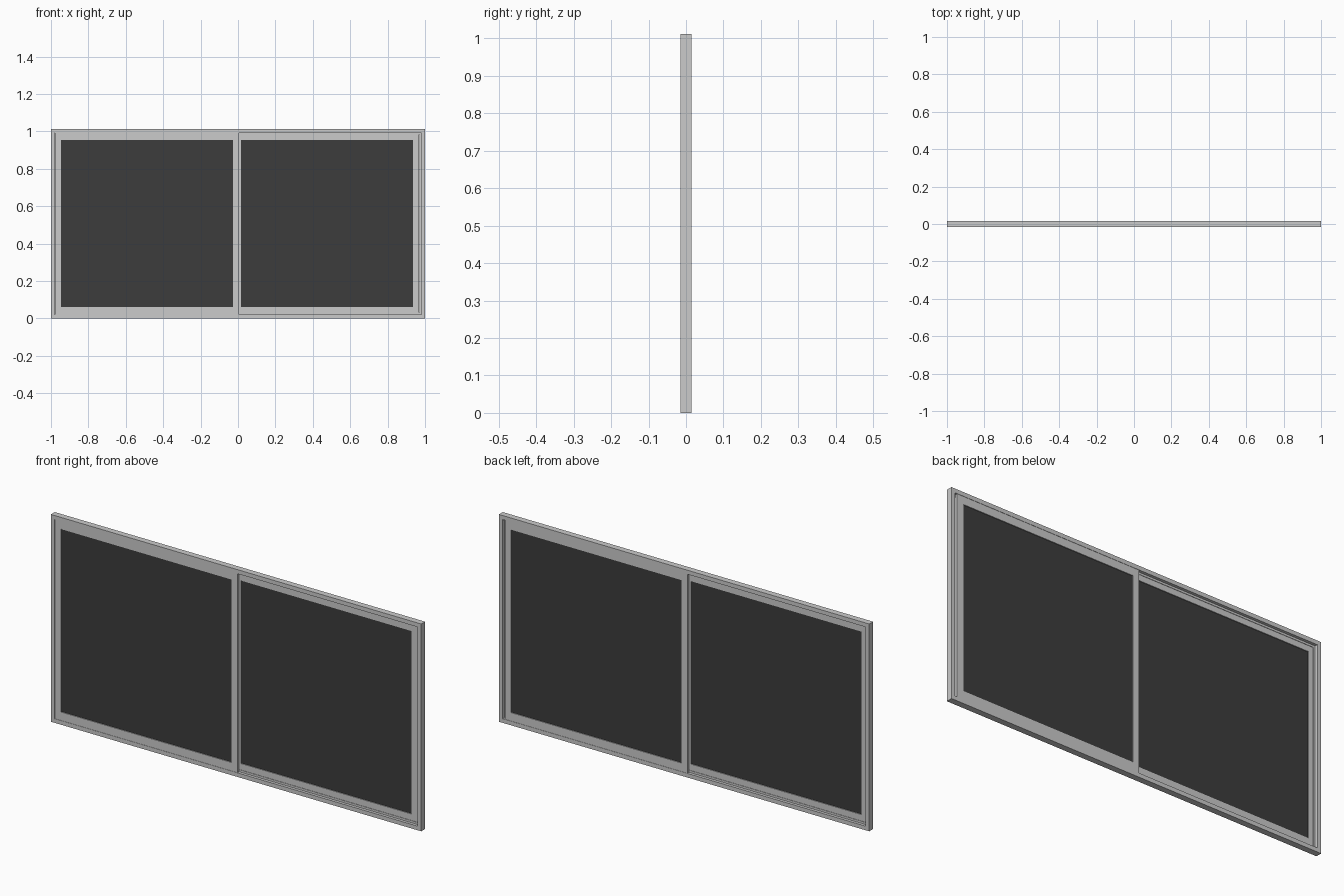
import bpy, bmesh

if "Cube" in bpy.data.objects:
    bpy.data.objects.remove(bpy.data.objects["Cube"])


def make_object(name, bm, color=None):
    bmesh.ops.recalc_face_normals(bm, faces=bm.faces)
    mesh = bpy.data.meshes.new(name)
    bm.to_mesh(mesh)
    bm.free()
    obj = bpy.data.objects.new(name, mesh)
    bpy.context.collection.objects.link(obj)
    if color:
        mat = bpy.data.materials.new(name + "_material")
        mat.diffuse_color = color
        mat.use_nodes = True
        mat.node_tree.nodes["Principled BSDF"].inputs["Base Color"].default_value = mat.diffuse_color
        mesh.materials.append(mat)
    return obj


def ring(name, outer, profile):
    """Sweep a closed (inset, y) section around the rectangle x0, x1, z0, z1."""
    x0, x1, z0, z1 = outer
    bm = bmesh.new()
    loops = []
    for inset, y in profile:
        a, b, c, d = x0 + inset, x1 - inset, z0 + inset, z1 - inset
        loops.append([bm.verts.new((x, y, z))
                      for x, z in ((a, c), (b, c), (b, d), (a, d))])
    for i, cur in enumerate(loops):
        nxt = loops[(i + 1) % len(loops)]
        for k in range(4):
            n = (k + 1) % 4
            bm.faces.new((cur[k], cur[n], nxt[n], nxt[k]))
    return make_object(name, bm)


def panel(name, x0, x1, z0, z1, y, thick, color):
    bm = bmesh.new()
    bmesh.ops.create_cube(bm, size=1)
    bmesh.ops.scale(bm, verts=bm.verts, vec=(x1 - x0, thick, z1 - z0))
    bmesh.ops.translate(bm, verts=bm.verts,
                        vec=((x0 + x1) / 2, y, (z0 + z1) / 2))
    return make_object(name, bm, color)


# Outer frame: two tracks separated by a thin centre rib
D = 0.015
LIP, RIB = 0.02, 0.03
ring("outer_frame", (-1, 1, 0, 1.012),
     [(0, -D), (LIP, -D), (LIP, -0.001), (RIB, -0.001),
      (RIB, 0.001), (LIP, 0.001), (LIP, D), (0, D)])

# Two sliding sashes in separate tracks, each a frame with a dark pane
STILE = 0.033
Z0, Z1 = 0.028, 0.987
for side, x0, y in (("left", -0.979, -0.0075), ("right", -0.017, 0.0075)):
    x1 = x0 + 0.985
    h = 0.006
    ring(side + "_sash", (x0, x1, Z0, Z1),
         [(0, y - h), (STILE, y - h), (STILE, y + h), (0, y + h)])
    panel(side + "_glass", x0 + STILE, x1 - STILE, Z0 + STILE, Z1 - STILE,
          y, 0.004, (0.045, 0.045, 0.045, 1))
    # Slim rails that fill the track above and below the sash
    for part, a, b in (("top", Z1, 0.992), ("bottom", 0.02, Z0)):
        panel(f"{side}_{part}_runner", x0, x1, a, b, y, 2 * h, None)
